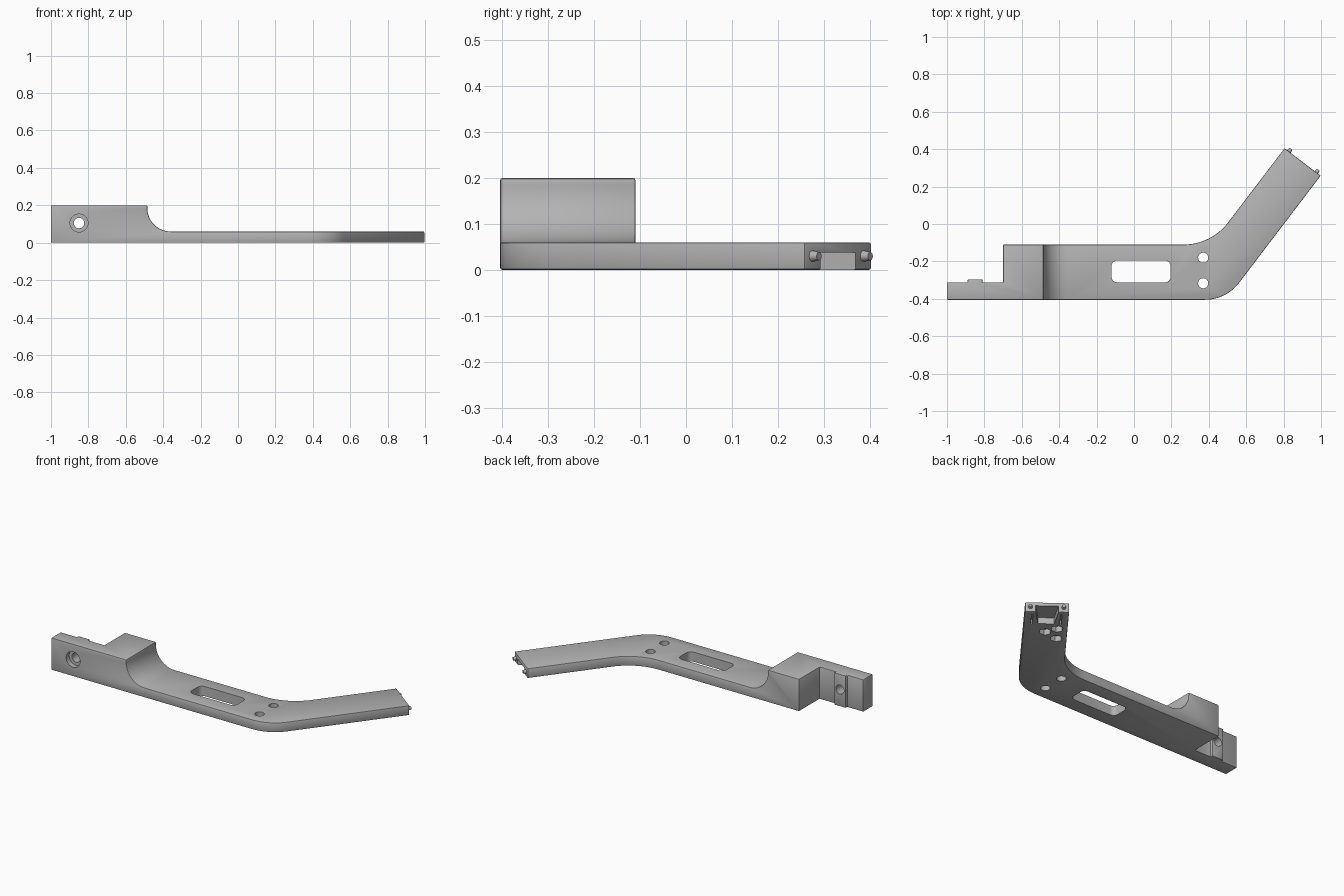
import bpy, bmesh, math
from mathutils import Vector, Matrix

if "Cube" in bpy.data.objects:
    bpy.data.objects.remove(bpy.data.objects["Cube"])

grey = bpy.data.materials.new("grey plastic")
grey.use_nodes = True
COLOUR = (0.45, 0.45, 0.45, 1)
grey.diffuse_color = COLOUR
grey.node_tree.nodes["Principled BSDF"].inputs["Base Color"].default_value = COLOUR


def fillet(corners, steps=14):
    """Outline from (x, y, radius) corners; zero radius stays sharp."""
    out = []
    for i, (x, y, r) in enumerate(corners):
        p = Vector((x, y))
        if r == 0:
            out.append(p)
            continue
        a = (Vector(corners[i - 1][:2]) - p).normalized()
        b = (Vector(corners[(i + 1) % len(corners)][:2]) - p).normalized()
        half = a.angle(b) / 2
        centre = p + (a + b).normalized() * r / math.sin(half)
        start = p + a * r / math.tan(half) - centre
        end = p + b * r / math.tan(half) - centre
        sweep = start.angle_signed(end)
        for k in range(steps + 1):
            out.append(centre + Matrix.Rotation(-sweep * k / steps, 2) @ start)
    return out


def circle(x, y, r, n=32):
    return [Vector((x + r * math.cos(math.tau * k / n), y + r * math.sin(math.tau * k / n)))
            for k in range(n)]


def prism(name, outline, lo, hi, axis="z"):
    place = (lambda p, h: (p[0], p[1], h)) if axis == "z" else (lambda p, h: (p[0], h, p[1]))
    bm = bmesh.new()
    low = [bm.verts.new(place(p, lo)) for p in outline]
    high = [bm.verts.new(place(p, hi)) for p in outline]
    bm.faces.new(low)
    bm.faces.new(high)
    for i in range(len(low)):
        bm.faces.new((low[i - 1], low[i], high[i], high[i - 1]))
    bmesh.ops.recalc_face_normals(bm, faces=bm.faces)
    mesh = bpy.data.meshes.new(name)
    bm.to_mesh(mesh)
    bm.free()
    mesh.materials.append(grey)
    ob = bpy.data.objects.new(name, mesh)
    bpy.context.collection.objects.link(ob)
    return ob


def apply(ob, mod):
    bpy.context.view_layer.objects.active = ob
    bpy.ops.object.modifier_apply(modifier=mod.name)


def cut(ob, cutter):
    mod = ob.modifiers.new("cut", "BOOLEAN")
    mod.operation, mod.solver, mod.object = "DIFFERENCE", "EXACT", cutter
    apply(ob, mod)
    bpy.data.objects.remove(cutter)


# Bent arm and mounting block share one plan outline
FRONT, BACK = -0.405, -0.11
INNER, OUTER = Vector((0.805, 0.405)), Vector((0.998, 0.258))
across = (INNER - OUTER).normalized()
along = Vector((across.y, -across.x))
end = (INNER + OUTER) / 2


def bend(p, y):
    return p.x - (p.y - y) * along.x / along.y


body = prism("bracket_body", fillet([
    (-1, FRONT, 0), (bend(OUTER, FRONT), FRONT, 0.23), (*OUTER, 0),
    (*INNER, 0), (bend(INNER, BACK), BACK, 0.3), (-0.7, BACK, 0),
    (-0.7, -0.312, 0), (-0.81, -0.312, 0), (-0.81, -0.296, 0),
    (-0.89, -0.296, 0), (-0.89, -0.312, 0), (-1, -0.312, 0)]), 0, 0.2)

# Lower the arm, leaving a curved shoulder at the block
cut(body, prism("shoulder_cutter", fillet([
    (-0.485, 0.06, 0.125), (1.2, 0.06, 0), (1.2, 0.3, 0), (-0.485, 0.3, 0)], 20),
    -0.6, 0.6, "y"))

# Soften the outer edges
edge = body.modifiers.new("edge", "BEVEL")
edge.width, edge.segments, edge.limit_method = 0.005, 2, "ANGLE"
edge.angle_limit = math.radians(40)
apply(body, edge)

# Slot and two holes through the arm
cut(body, prism("slot_cutter", fillet([
    (-0.12, -0.312, 0.03), (0.195, -0.312, 0.03),
    (0.195, -0.195, 0.03), (-0.12, -0.195, 0.03)], 6), -0.1, 0.3))
for y in (-0.18, -0.317):
    cut(body, prism("hole_cutter", circle(0.37, y, 0.027), -0.1, 0.3))

# Counterbored screw hole through the block
cut(body, prism("screw_cutter", circle(-0.85, 0.105, 0.028), -0.6, 0, "y"))
cut(body, prism("counterbore_cutter", circle(-0.85, 0.105, 0.048), -0.6, -0.375, "y"))


def on_arm(side, back):
    return end + across * side - along * back


# Tapered socket, slits and hexagonal pockets under the arm's end
cut(body, prism("socket_cutter", [on_arm(s, b) for s, b in
    ((-0.066, -0.02), (0.066, -0.02), (0.044, 0.13), (-0.044, 0.13))], -0.1, 0.038))
for side in (-0.08, 0.08):
    cut(body, prism("slit_cutter", [on_arm(side + s, b) for s, b in
        ((-0.004, 0.03), (0.004, 0.03), (0.004, 0.14), (-0.004, 0.14))], -0.1, 0.03))
for side, back in ((0, 0.22), (0.064, 0.185), (0.064, 0.29)):
    centre = on_arm(side, back)
    cut(body, prism("pocket_cutter", circle(*centre, 0.035, 6), -0.1, 0.035))

# Two tapered locating pins on the end face
pins = []
for name, side in (("inner_pin", 0.092), ("outer_pin", -0.092)):
    pin = prism(name, circle(0, 0, 0.014, 16), -0.01, 0.018)
    for v in pin.data.vertices:
        if v.co.z > 0:
            v.co.x *= 0.65
            v.co.y *= 0.65
    turn = Vector((*along, 0)).to_track_quat("Z", "Y").to_matrix().to_4x4()
    pin.matrix_world = Matrix.Translation((*on_arm(side, 0), 0.03)) @ turn
    pins.append(pin)

# Smooth curves, keep edges sharp
bpy.ops.object.select_all(action="DESELECT")
for ob in [body] + pins:
    ob.select_set(True)
bpy.context.view_layer.objects.active = body
bpy.ops.object.shade_smooth_by_angle(angle=math.radians(30))
